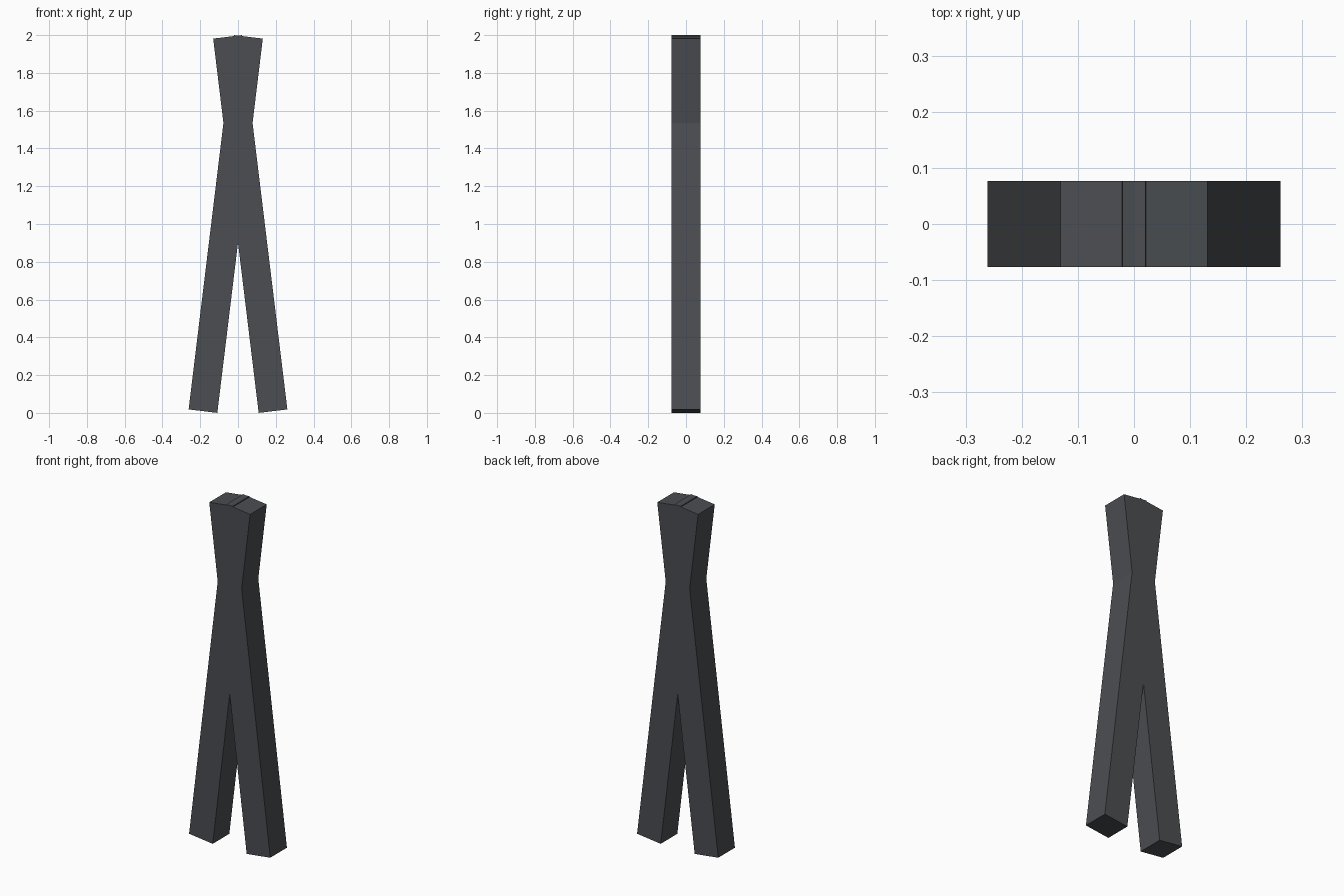
import bpy, math

if "Cube" in bpy.data.objects:
    bpy.data.objects.remove(bpy.data.objects["Cube"])

WIDTH, LENGTH = 0.153, 1.996
TILT = math.radians(6.93)
OFFSET = 0.065

dark = bpy.data.materials.new("dark_grey")
dark.diffuse_color = (0.07, 0.075, 0.083, 1)
dark.use_nodes = True
dark.node_tree.nodes["Principled BSDF"].inputs["Base Color"].default_value = dark.diffuse_color


def beam(name, side):
    """Square beam whose foot is on the given side, leaning across the centre."""
    bpy.ops.mesh.primitive_cube_add(size=1, location=(side * OFFSET, 0, 1.0))
    ob = bpy.context.object
    ob.name = name
    ob.scale = (WIDTH, WIDTH, LENGTH)
    ob.rotation_euler = (0, -side * TILT, 0)
    ob.data.materials.append(dark)
    return ob


# Two crossed beams
beam("left_foot_beam", -1)
beam("right_foot_beam", 1)
